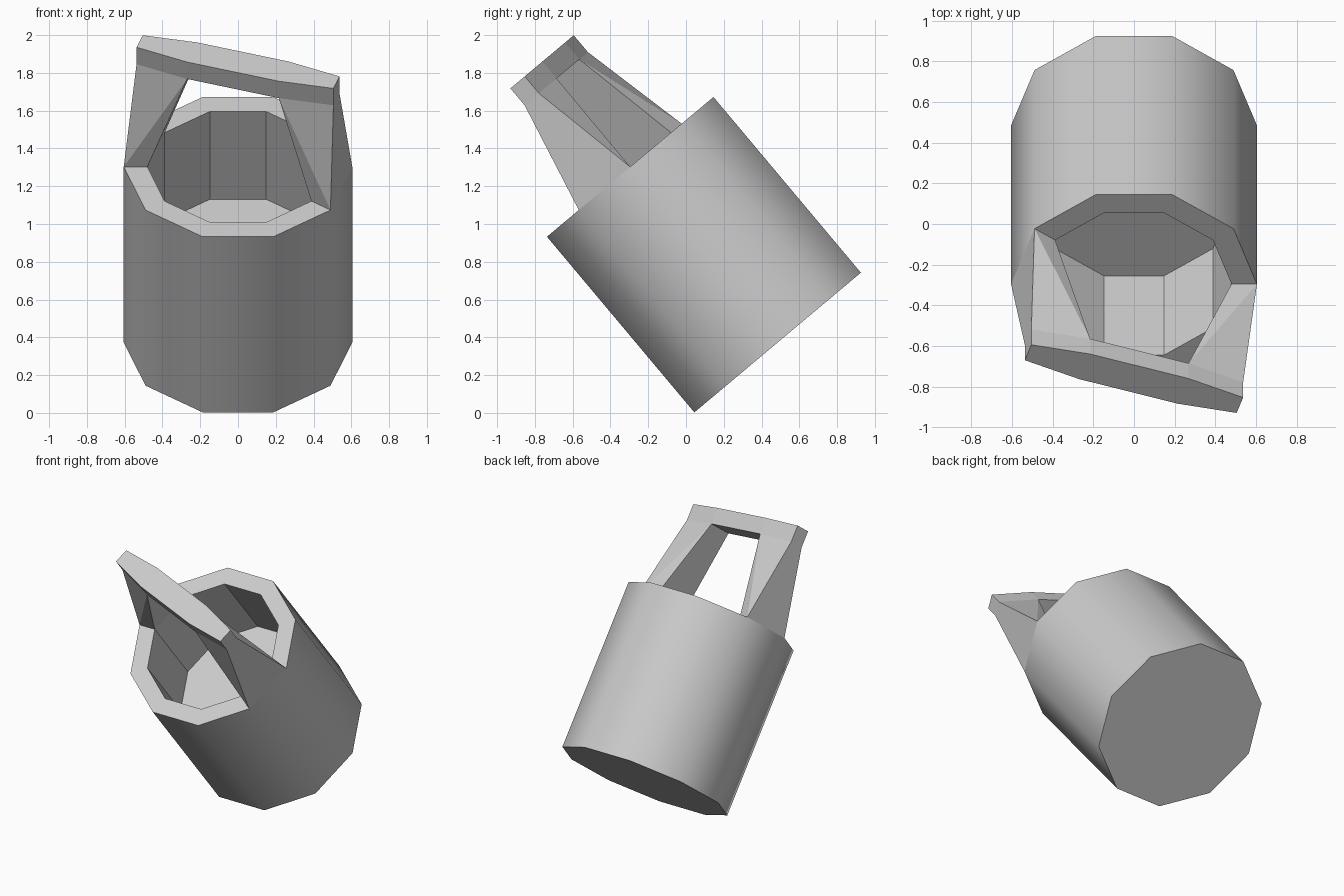
import bpy, bmesh
from math import cos, sin, radians
from mathutils import Matrix

if "Cube" in bpy.data.objects:
    bpy.data.objects.remove(bpy.data.objects["Cube"], do_unlink=True)

SIDES = 10
R_OUT, R_IN = 0.605, 0.48
RIM, FLOOR = 1.214, 0.607
BAR_LOW, BAR_TOP = RIM + 0.609, RIM + 0.726

# The bucket leans forward, with its handle turned about its own axis
POSE = (Matrix.Translation((0, 0.485, 0.3725))
        @ Matrix.Rotation(radians(40), 4, 'X')
        @ Matrix.Rotation(radians(-18), 4, 'Z'))

grey = bpy.data.materials.new("light_grey")
grey.use_nodes = True
COLOUR = (0.6, 0.6, 0.6, 1)
grey.diffuse_color = COLOUR
grey.node_tree.nodes["Principled BSDF"].inputs["Base Color"].default_value = COLOUR


def finish(bm, name):
    bmesh.ops.recalc_face_normals(bm, faces=bm.faces)
    mesh = bpy.data.meshes.new(name)
    bm.to_mesh(mesh)
    bm.free()
    mesh.materials.append(grey)
    obj = bpy.data.objects.new(name, mesh)
    bpy.context.collection.objects.link(obj)
    obj.matrix_world = POSE
    return obj


def ring(bm, radius, z):
    angles = [radians(18 + 360 / SIDES * i) for i in range(SIDES)]
    return [bm.verts.new((radius * cos(a), radius * sin(a), z)) for a in angles]


def bridge(bm, low, high, smooth=False):
    for i in range(SIDES):
        j = (i + 1) % SIDES
        bm.faces.new((low[i], low[j], high[j], high[i])).smooth = smooth


# Bucket: smooth outer wall, flat rim, faceted inside with a raised floor
bm = bmesh.new()
base, top = ring(bm, R_OUT, 0), ring(bm, R_OUT, RIM)
lip, floor = ring(bm, R_IN, RIM), ring(bm, R_IN, FLOOR)
bm.faces.new(base)
bridge(bm, base, top, smooth=True)
bridge(bm, top, lip)
bridge(bm, lip, floor)
bm.faces.new(floor)
finish(bm, "bucket")

# Handle: two tapering legs rising from opposite rim segments to a crossbar
bm = bmesh.new()
c, s = cos(radians(18)), sin(radians(18))
points = {
    "foot_out": (R_OUT * c, R_OUT * s, RIM),
    "foot_in": (R_IN * c, R_IN * s, RIM),
    "low_out": (0.548, 0.052, BAR_LOW),
    "low_in": (0.255, 0.085, BAR_LOW),
    "top_out": (0.548, 0.052, BAR_TOP),
    "top_in": (0.255, 0.085, BAR_TOP),
}
v = {(n, sx, sy): bm.verts.new((x * sx, y * sy, z))
     for n, (x, y, z) in points.items() for sx in (-1, 1) for sy in (-1, 1)}


def across(a, b, sx):
    """Face spanning the front and back copies of an edge."""
    bm.faces.new((v[a, sx, -1], v[a, sx, 1], v[b, sx, 1], v[b, sx, -1]))


for sx in (-1, 1):
    for a, b in (("foot_out", "low_out"), ("low_out", "top_out"),
                 ("top_out", "top_in"), ("foot_in", "low_in")):
        across(a, b, sx)
    for sy in (-1, 1):
        # Twisted leg side, split from outer foot to inner top
        for names in (("foot_out", "foot_in", "low_in"),
                      ("foot_out", "low_in", "low_out"),
                      ("low_out", "low_in", "top_in", "top_out")):
            bm.faces.new([v[n, sx, sy] for n in names])

# Middle of the crossbar
for n in ("low_in", "top_in"):
    bm.faces.new((v[n, -1, -1], v[n, 1, -1], v[n, 1, 1], v[n, -1, 1]))
for sy in (-1, 1):
    bm.faces.new((v["low_in", -1, sy], v["low_in", 1, sy],
                  v["top_in", 1, sy], v["top_in", -1, sy]))
finish(bm, "handle")
